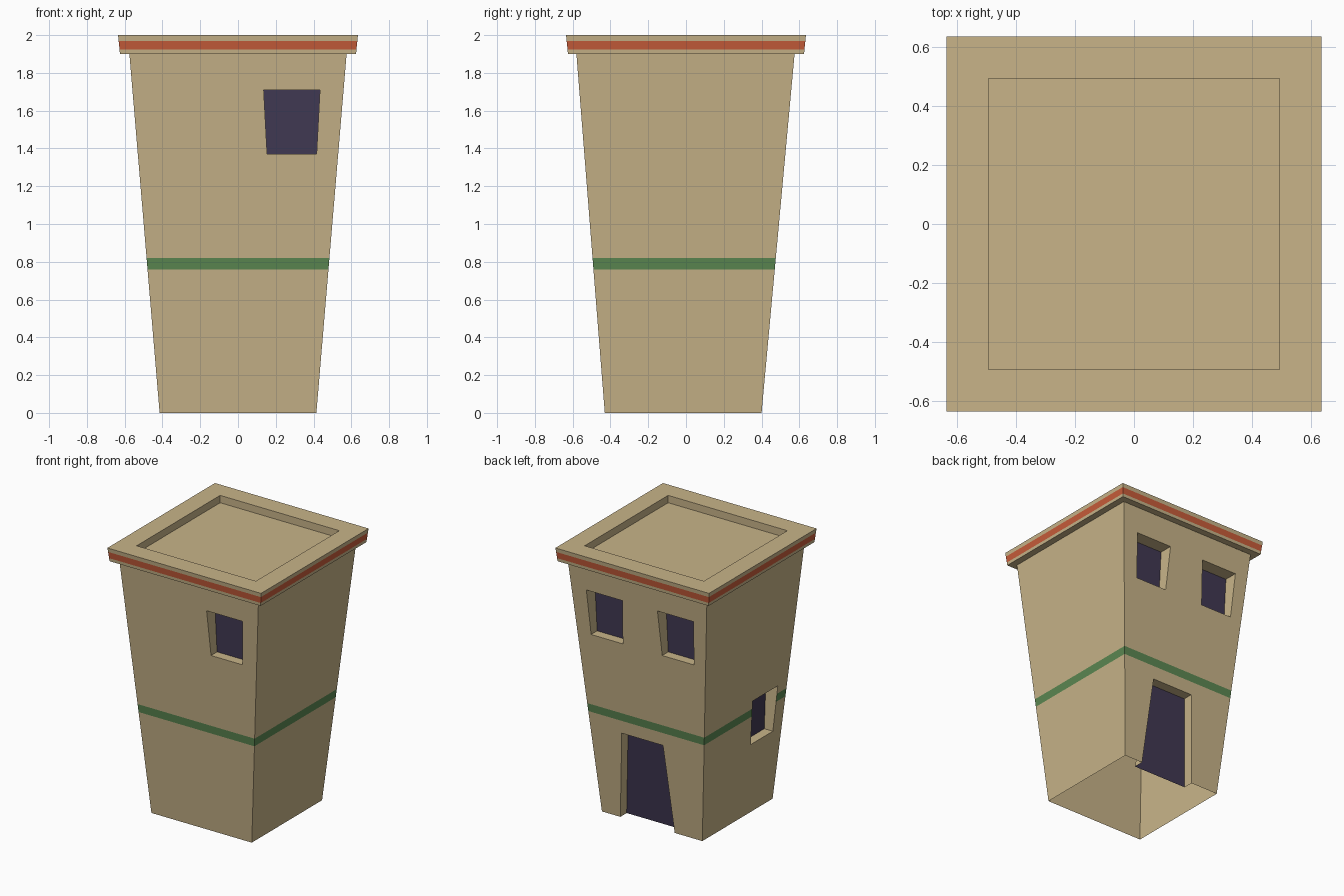
import bpy, bmesh

if "Cube" in bpy.data.objects:
    bpy.data.objects.remove(bpy.data.objects["Cube"])

def material(name, rgb):
    m = bpy.data.materials.new(name)
    lin = [((c / 255 + 0.055) / 1.055) ** 2.4 for c in rgb]
    m.diffuse_color = (*lin, 1)
    m.use_nodes = True
    m.node_tree.nodes["Principled BSDF"].inputs["Base Color"].default_value = m.diffuse_color
    return m

TAN, GREEN, RED, DARK = range(4)
MATS = [material("sandstone", (200, 180, 137)), material("green_stripe", (92, 136, 82)),
        material("red_stripe", (200, 93, 58)), material("dark_opening", (64, 56, 82))]

def make_object(name, bm):
    bmesh.ops.recalc_face_normals(bm, faces=bm.faces)
    me = bpy.data.meshes.new(name)
    bm.to_mesh(me)
    bm.free()
    for m in MATS:
        me.materials.append(m)
    ob = bpy.data.objects.new(name, me)
    bpy.context.collection.objects.link(ob)
    return ob

def rect(bm, hx, y0, y1, z):
    return [bm.verts.new(p) for p in ((-hx, y0, z), (hx, y0, z), (hx, y1, z), (-hx, y1, z))]

def bridge(bm, a, b, mat=TAN):
    for i in range(4):
        j = (i + 1) % 4
        bm.faces.new((a[i], a[j], b[j], b[i])).material_index = mat

# flared walls with a painted green stripe
bm = bmesh.new()
rings = [rect(bm, 0.415 + 0.0842 * z, -0.43 - 0.079 * z, 0.40 + 0.092 * z, z)
         for z in (0, 0.76, 0.82, 1.9)]
for a, b, mat in zip(rings, rings[1:], (TAN, GREEN, TAN)):
    bridge(bm, a, b, mat)
bm.faces.new(rings[0])
bm.faces.new(rings[-1])
walls = make_object("walls", bm)

# tapered cutters for windows and door; their inner ends are dark
SIDES = {"front": lambda s, r, z: (s, -r, z),
         "back": lambda s, r, z: (s, r, z),
         "left": lambda s, r, z: (-r, s, z)}

def opening(bm, side, centre, z0, z1, w0, w1, r0, r1):
    f = SIDES[side]
    corners = ((-w0 / 2, z0, r0), (w0 / 2, z0, r0), (w1 / 2, z1, r1), (-w1 / 2, z1, r1))
    inner = [bm.verts.new(f(centre + s, r, z)) for s, z, r in corners]
    outer = [bm.verts.new(f(centre + s, 0.9, z)) for s, z, r in corners]
    bridge(bm, inner, outer)
    bm.faces.new(inner).material_index = DARK
    bm.faces.new(outer)

bm = bmesh.new()
for side, centre, z0, r in (("front", 0.285, 1.37, 0.467), ("back", 0.285, 1.37, 0.455),
                            ("back", -0.303, 1.37, 0.455), ("left", -0.237, 0.54, 0.39)):
    opening(bm, side, centre, z0, z0 + 0.34, 0.262, 0.298, r, r)
opening(bm, "back", 0.038, -0.1, 0.663, 0.466, 0.341, 0.316, 0.386)
cutter = make_object("opening_cutter", bm)
cutter.hide_render = True

mod = walls.modifiers.new("openings", "BOOLEAN")
mod.operation = "DIFFERENCE"
mod.solver = "EXACT"
mod.object = cutter
bpy.context.view_layer.objects.active = walls
bpy.ops.object.modifier_apply(modifier=mod.name)
bpy.data.objects.remove(cutter)

# leave the shell open at the bottom and under the roof
bm = bmesh.new()
bm.from_mesh(walls.data)
caps = [f for f in bm.faces if all(v.co.z < 0.001 for v in f.verts)
        or all(v.co.z > 1.899 for v in f.verts)]
bmesh.ops.delete(bm, geom=caps, context="FACES")
bm.to_mesh(walls.data)
bm.free()

# cornice with red band and sunken roof
bm = bmesh.new()
profile = ((0.575, 1.9), (0.625, 1.9), (0.627, 1.923), (0.632, 1.97),
           (0.635, 2.0), (0.493, 2.0), (0.493, 1.945))
rings = [rect(bm, h, -h, h, z) for h, z in profile]
for i, (a, b) in enumerate(zip(rings, rings[1:])):
    bridge(bm, a, b, RED if i == 2 else TAN)
bm.faces.new(rings[-1])
make_object("cornice_and_roof", bm)
